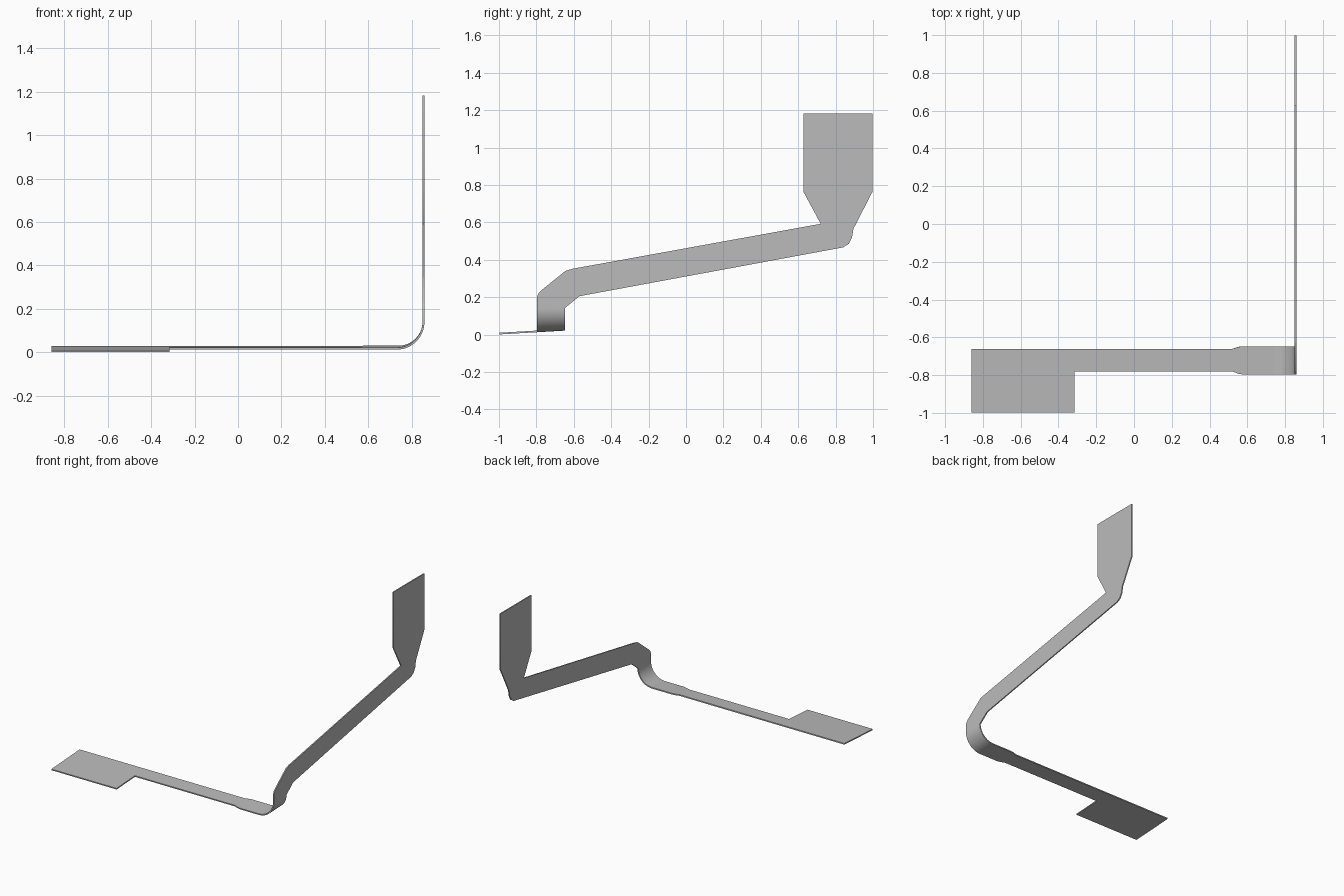
import bpy
import bmesh
import math

cube = bpy.data.objects.get("Cube")
if cube:
    bpy.data.objects.remove(cube, do_unlink=True)

THICK = 0.009
SLOPE = 0.058      # slight sideways tilt of the floor section
WALL_X = 0.855
RADIUS = 0.12
STEPS = 16
BACK, FRONT = -0.648, -0.797


def floor_z(y):
    return 0.005 + SLOPE * (y + 1)


# Single grey metal
metal = bpy.data.materials.new("grey metal")
metal.use_nodes = True
grey = (0.5, 0.5, 0.5, 1)
metal.diffuse_color = grey
metal.node_tree.nodes["Principled BSDF"].inputs["Base Color"].default_value = grey

bm = bmesh.new()

# Curved bend: rows from the floor up to the wall, the tilt fading out
mid = floor_z((BACK + FRONT) / 2)
rows = []
for i in range(STEPS + 1):
    a = math.pi / 2 * i / STEPS
    x = WALL_X - RADIUS * (1 - math.sin(a))
    z = mid + RADIUS * (1 - math.cos(a))
    tilt = 1 - i / STEPS
    rows.append([bm.verts.new((x, y, z + (floor_z(y) - mid) * tilt))
                 for y in (FRONT, BACK)])
for low, high in zip(rows, rows[1:]):
    bm.faces.new((low[0], low[1], high[1], high[0]))

# Floor pad and strip, outlined from the back of the bend round to its front
floor_outline = [(0.58, -0.648), (0.555, -0.65), (0.52, -0.661), (-0.86, -0.661),
                 (-0.86, -0.998), (-0.315, -0.998), (-0.315, -0.78),
                 (0.52, -0.78), (0.555, -0.793), (0.58, -0.797)]
floor = [bm.verts.new((x, y, floor_z(y))) for x, y in floor_outline]
bm.faces.new([rows[0][1]] + floor + [rows[0][0]])

# Wall arm and upright tab, outlined from the front of the bend round to its back
wall_outline = [(-0.797, 0.2), (-0.79, 0.218), (-0.775, 0.235), (-0.645, 0.34),
                (-0.61, 0.351), (0.72, 0.592), (0.627, 0.765), (0.627, 1.183),
                (0.998, 1.183), (0.998, 0.765), (0.895, 0.565), (0.888, 0.52),
                (0.87, 0.485), (0.84, 0.466), (-0.57, 0.205)]
wall = [bm.verts.new((WALL_X, y, z)) for y, z in wall_outline]
bm.faces.new([rows[-1][0]] + wall + [rows[-1][1]])

bmesh.ops.recalc_face_normals(bm, faces=bm.faces)
mesh = bpy.data.meshes.new("bent_strip")
bm.to_mesh(mesh)
bm.free()
mesh.materials.append(metal)
strip = bpy.data.objects.new("bent_strip", mesh)
bpy.context.collection.objects.link(strip)

# Sheet thickness
solid = strip.modifiers.new("thickness", 'SOLIDIFY')
solid.thickness = THICK
solid.offset = 0
solid.use_even_offset = True

bpy.ops.object.select_all(action='DESELECT')
strip.select_set(True)
bpy.context.view_layer.objects.active = strip
bpy.ops.object.modifier_apply(modifier="thickness")
bpy.ops.object.shade_smooth_by_angle(angle=math.radians(30))
